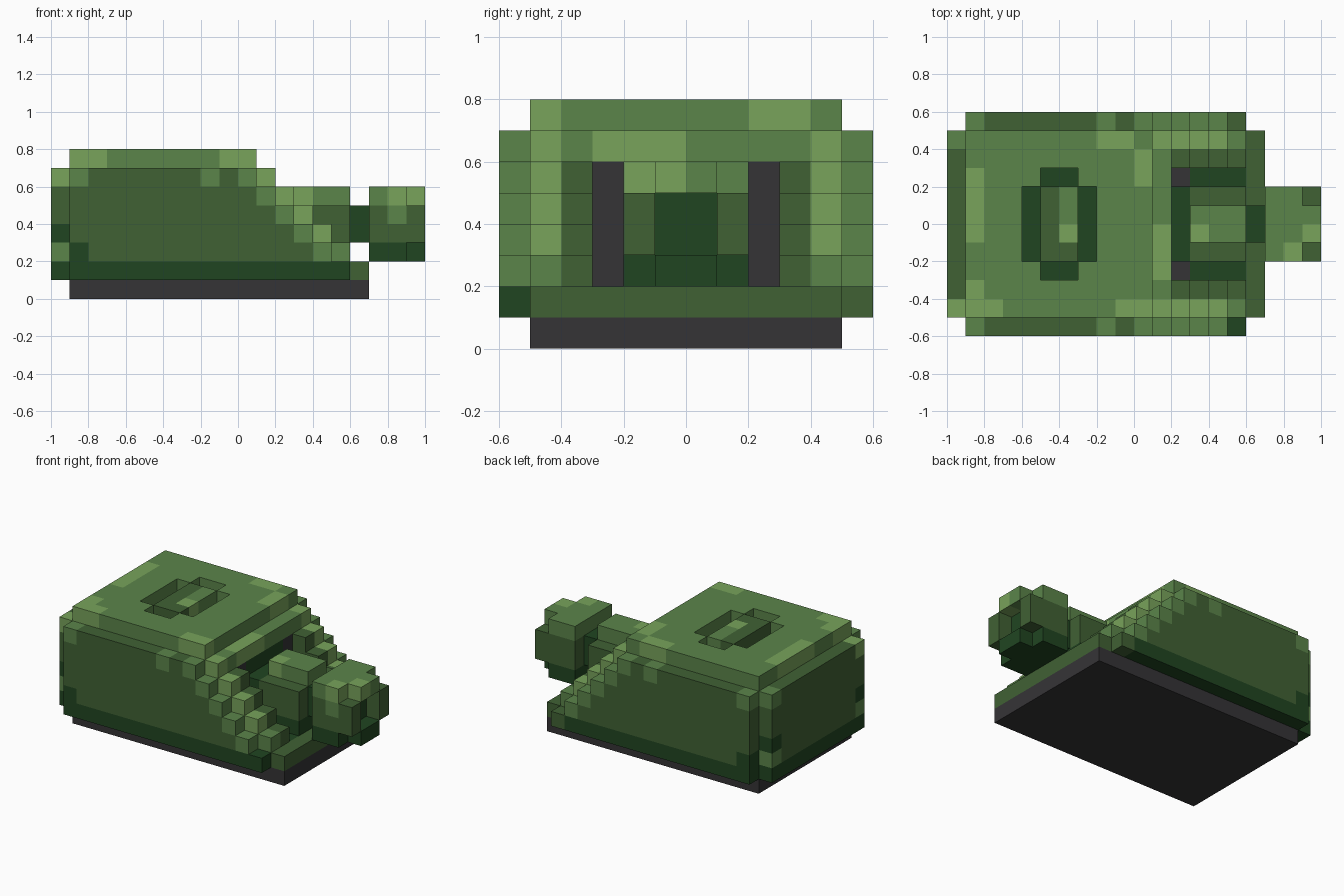
import bpy, bmesh
from mathutils import Vector

if "Cube" in bpy.data.objects:
    bpy.data.objects.remove(bpy.data.objects["Cube"], do_unlink=True)

S = 0.1  # size of one block


# --- Materials -------------------------------------------------------------
def linear(c):
    c /= 255
    return c / 12.92 if c <= 0.04045 else ((c + 0.055) / 1.055) ** 2.4


def material(name, rgb):
    m = bpy.data.materials.new(name)
    col = [linear(c) for c in rgb] + [1.0]
    m.diffuse_color = col
    m.use_nodes = True
    bsdf = m.node_tree.nodes["Principled BSDF"]
    bsdf.inputs["Base Color"].default_value = col
    bsdf.inputs["Roughness"].default_value = 0.9
    return m


GREY, DARK, MOSS, LEAF, LIGHT = range(5)
MATS = [material("charcoal_grey", (53, 52, 54)),
        material("deep_green", (32, 69, 33)),
        material("moss_green", (64, 97, 52)),
        material("leaf_green", (91, 133, 74)),
        material("light_green", (120, 163, 91))]

# --- Block grid: (i, j, k) -> [part, colour] ---------------------------------
cells = {}


def fill(part, xs, ys, zs, colour):
    """Fill an inclusive range of blocks."""
    for i in range(xs[0], xs[1] + 1):
        for j in range(ys[0], ys[1] + 1):
            for k in range(zs[0], zs[1] + 1):
                cells[i, j, k] = [part, colour]


def clear(xs, ys, zs):
    for i in range(xs[0], xs[1] + 1):
        for j in range(ys[0], ys[1] + 1):
            for k in range(zs[0], zs[1] + 1):
                cells.pop((i, j, k), None)


def paint(colour, xs, ys, zs):
    """Recolour blocks that already exist."""
    for (i, j, k), cell in cells.items():
        if xs[0] <= i <= xs[1] and ys[0] <= j <= ys[1] and zs[0] <= k <= zs[1]:
            cell[1] = colour


# Track base
fill("track_base", (1, 16), (1, 10), (0, 0), GREY)

# Hull skirt with cut corners
fill("hull_skirt", (1, 15), (0, 11), (1, 1), DARK)
fill("hull_skirt", (0, 0), (1, 10), (1, 1), DARK)
fill("hull_skirt", (16, 16), (1, 10), (1, 1), MOSS)
paint(MOSS, (15, 15), (11, 11), (1, 1))
paint(GREY, (12, 12), (3, 3), (1, 1))
paint(GREY, (12, 12), (8, 8), (1, 1))

# Hull walls, stepping down towards the muzzle
for k in range(2, 7):
    fill("hull_body", (0, 11), (1, 10), (k, k), MOSS)
    for side in (0, 11):
        fill("hull_side", (1, 16 - k), (side, side), (k, k), MOSS)
        paint(LEAF, (16 - k, 16 - k), (side, side), (k, k))
    for edge, inner in ((1, 2), (10, 9)):
        for j, tint in ((edge, LIGHT if k > 2 else LEAF), (inner, MOSS)):
            fill("hull_ramp", (12, 17 - k), (j, j), (k, k), MOSS)
            paint(tint, (17 - k, 17 - k), (j, j), (k, k))
# Gun recess walls
paint(DARK, (11, 11), (4, 7), (2, 5))
for j in (3, 8):
    paint(GREY, (11, 11), (j, j), (2, 5))
# Worn edges of the hull
paint(LEAF, (11, 11), (2, 9), (6, 6))
paint(LIGHT, (11, 11), (3, 5), (6, 6))
for side, corner in ((0, 1), (11, 10)):
    for i in (1, 8):
        paint(LEAF, (i, i), (side, side), (6, 6))
    paint(DARK, (1, 1), (side, side), (2, 2))
    paint(LEAF, (0, 0), (corner, corner), (6, 6))
    paint(DARK, (0, 0), (corner, corner), (3, 3))
    paint(LEAF, (0, 0), (corner, corner), (2, 2))
paint(LIGHT, (0, 0), (1, 1), (6, 6))

# Roof slab with light wear patches
fill("roof", (1, 10), (1, 10), (7, 7), LEAF)
for xs, ys in (((1, 2), (1, 1)), ((1, 1), (2, 2)), ((1, 1), (5, 8)),
               ((8, 9), (10, 10)), ((10, 10), (8, 9)), ((9, 10), (1, 1))):
    paint(LIGHT, xs, ys, (7, 7))

# Hatch: groove around a raised lid
for xs, ys in (((4, 4), (4, 7)), ((7, 7), (4, 7)),
               ((5, 6), (3, 3)), ((5, 6), (8, 8))):
    clear(xs, ys, (7, 7))
    paint(DARK, xs, ys, (6, 6))
fill("hatch_lid", (5, 6), (4, 7), (7, 7), MOSS)
paint(LEAF, (6, 6), (6, 7), (7, 7))
paint(LIGHT, (6, 6), (5, 5), (7, 7))

# Gun: mount, mantle, barrel neck and muzzle
fill("gun_mount", (12, 12), (4, 7), (2, 4), DARK)
fill("gun_mantle", (13, 15), (4, 7), (2, 2), DARK)
fill("gun_mantle", (13, 15), (4, 7), (3, 4), MOSS)
fill("gun_mantle", (13, 15), (5, 6), (5, 5), LEAF)
paint(LIGHT, (13, 13), (5, 5), (5, 5))
fill("barrel_neck", (16, 16), (5, 6), (3, 4), DARK)
for k, tint in ((2, DARK), (3, MOSS), (4, MOSS), (5, LEAF)):
    fill("muzzle", (17, 19), (4, 7), (k, k), tint)
for j in (4, 7):  # cut the corners of the muzzle tip
    for k in (2, 5):
        clear((19, 19), (j, j), (k, k))
clear((19, 19), (5, 6), (3, 4))  # bore
paint(DARK, (18, 18), (5, 6), (3, 4))
paint(LIGHT, (18, 18), (4, 4), (5, 5))
paint(LIGHT, (19, 19), (5, 5), (5, 5))
paint(LEAF, (18, 18), (4, 4), (4, 4))

# --- Turn the outer block faces of each part into a mesh --------------------
AXES = [Vector(v) for v in ((1, 0, 0), (0, 1, 0), (0, 0, 1))]


def build(part):
    bm = bmesh.new()
    for pos, (owner, colour) in cells.items():
        if owner != part:
            continue
        centre = (Vector(pos) + Vector((0.5, 0.5, 0.5))) * S - Vector((1, 0.6, 0))
        for a in range(3):
            u, v = AXES[(a + 1) % 3] * S / 2, AXES[(a + 2) % 3] * S / 2
            for sign in (1, -1):
                near = list(pos)
                near[a] += sign
                if tuple(near) in cells:
                    continue
                c = centre + AXES[a] * sign * S / 2
                loop = [c - u - v, c + u - v, c + u + v, c - u + v][::sign]
                bm.faces.new([bm.verts.new(p) for p in loop]).material_index = colour
    bmesh.ops.remove_doubles(bm, verts=bm.verts, dist=0.001)
    bmesh.ops.dissolve_limit(bm, angle_limit=0.01, verts=bm.verts,
                             edges=bm.edges, delimit={'MATERIAL'})
    mesh = bpy.data.meshes.new(part)
    bm.to_mesh(mesh)
    bm.free()
    for m in MATS:
        mesh.materials.append(m)
    bpy.context.collection.objects.link(bpy.data.objects.new(part, mesh))


for part in dict.fromkeys(owner for owner, _ in cells.values()):
    build(part)
